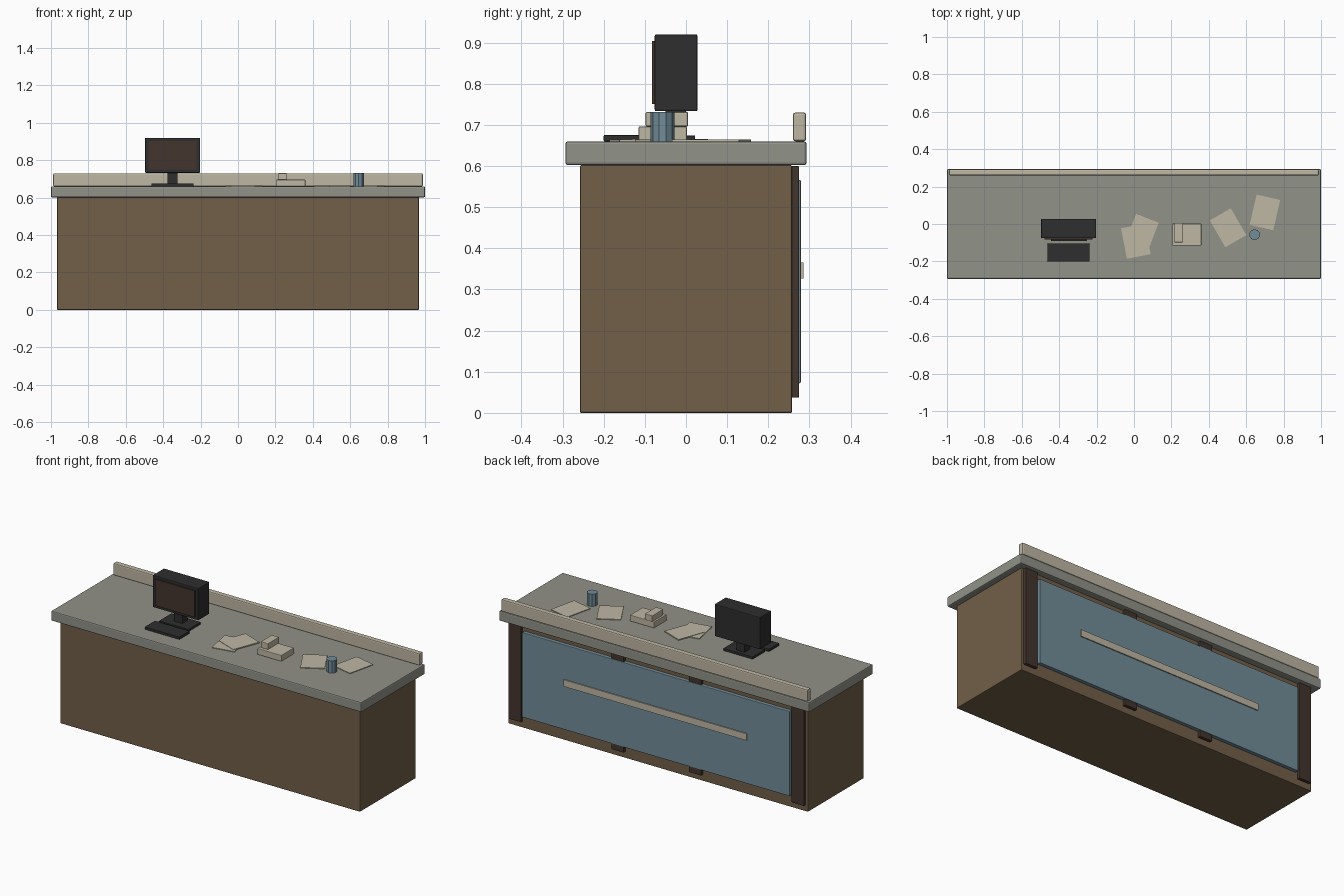
import bpy
import math

default = bpy.data.objects.get("Cube")
if default:
    bpy.data.objects.remove(default, do_unlink=True)


def material(name, rgb):
    """Flat material from 0-255 sRGB, stored as linear."""
    lin = [(c / 255 / 12.92) if c < 11 else ((c / 255 + 0.055) / 1.055) ** 2.4 for c in rgb]
    m = bpy.data.materials.new(name)
    m.use_nodes = True
    m.diffuse_color = (*lin, 1)
    bsdf = m.node_tree.nodes["Principled BSDF"]
    bsdf.inputs["Base Color"].default_value = (*lin, 1)
    bsdf.inputs["Roughness"].default_value = 0.8
    return m


wood = material("brown wood", (114, 95, 72))
dark_wood = material("dark brown", (68, 53, 45))
stone = material("grey counter", (145, 146, 137))
cream = material("cream", (190, 183, 163))
blue = material("dusty blue", (113, 140, 152))
black = material("charcoal", (46, 46, 47))


def box(name, mat, x, y, z, bevel=0.0, turn=0.0):
    """Box given by its (min, max) on each axis, optionally bevelled and turned about z."""
    mid = [(a + b) / 2 for a, b in (x, y, z)]
    bpy.ops.mesh.primitive_cube_add(size=1, location=mid)
    ob = bpy.context.object
    ob.name = name
    ob.scale = [b - a for a, b in (x, y, z)]
    bpy.ops.object.transform_apply(location=False, rotation=False, scale=True)
    ob.rotation_euler.z = math.radians(turn)
    ob.data.materials.append(mat)
    if bevel:
        mod = ob.modifiers.new("soft edges", "BEVEL")
        mod.width = bevel
        mod.segments = 2
    return ob


# Counter carcass, worktop and rear ledge
TOP = 0.66
box("counter_body", wood, (-0.967, 0.967), (-0.258, 0.258), (0, 0.602), 0.004)
box("worktop", stone, (-1, 1), (-0.293, 0.293), (0.602, TOP), 0.006)
box("rear_ledge", cream, (-0.988, 0.988), (0.26, 0.292), (TOP, 0.73), 0.006)

# Rear face: posts, blue panel and cream rail
for side, label in ((-1, "right"), (1, "left")):
    for cx, part in ((0.912, "outer_post"), (0.25, "inner_post")):
        c = side * cx
        box(f"{label}_{part}", dark_wood, (c - 0.04, c + 0.04), (0.25, 0.275), (0.037, 0.6), 0.003)
box("rear_panel", blue, (-0.862, 0.862), (0.25, 0.279), (0.072, 0.566), 0.003)
box("rear_rail", cream, (-0.59, 0.59), (0.275, 0.285), (0.326, 0.365))

# Monitor with stand, and keyboard
box("monitor_case", black, (-0.497, -0.203), (-0.076, 0.028), (0.733, 0.92), 0.004)
box("monitor_screen", dark_wood, (-0.478, -0.222), (-0.083, -0.074), (0.75, 0.904))
box("monitor_neck", black, (-0.376, -0.324), (-0.05, 0.0), (0.67, 0.74))
box("monitor_base", black, (-0.445, -0.255), (-0.092, 0.022), (TOP, 0.674), 0.002)
box("keyboard", black, (-0.462, -0.238), (-0.2, -0.105), (TOP, 0.675), 0.002)

# Desk telephone
box("telephone_base", cream, (0.205, 0.36), (-0.115, 0.002), (TOP, 0.696), 0.003)
box("telephone_handset", cream, (0.214, 0.262), (-0.098, 0.005), (0.696, 0.731), 0.003)

# Loose papers
papers = ((0.01, -0.092, 11), (0.042, -0.047, -21), (0.503, -0.02, 30), (0.7, 0.062, -13))
for i, (px, py, turn) in enumerate(papers):
    lift = 0.002 if i == 1 else 0
    box(f"paper_{i + 1}", cream, (px - 0.065, px + 0.065), (py - 0.083, py + 0.083),
        (TOP, TOP + 0.004 + lift), turn=turn)

# Pen cup
bpy.ops.mesh.primitive_cylinder_add(vertices=10, radius=0.029, depth=0.071, location=(0.645, -0.057, 0.6955))
cup = bpy.context.object
cup.name = "pen_cup"
cup.data.materials.append(blue)
